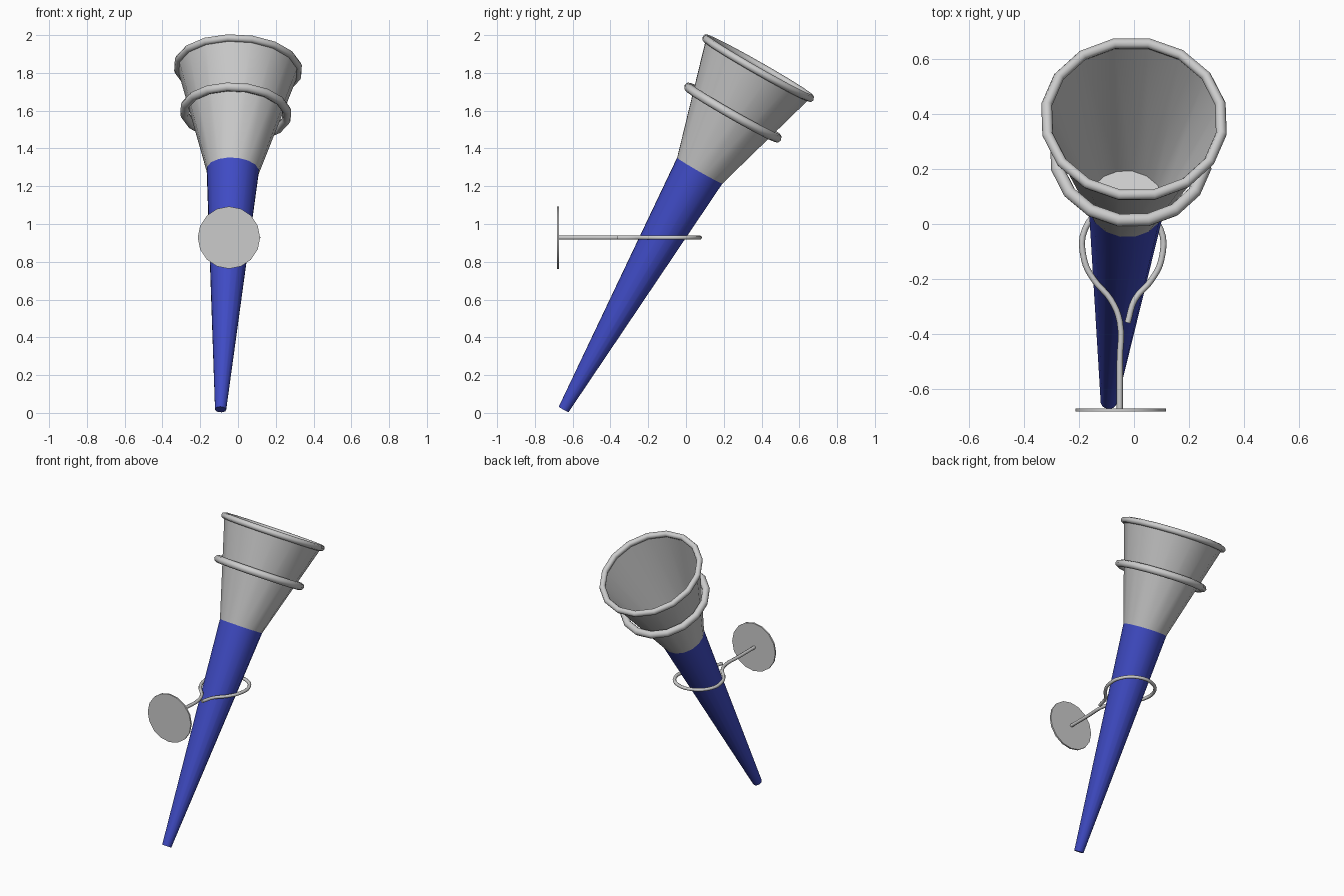
import bpy, bmesh, math
from mathutils import Vector, Matrix

if "Cube" in bpy.data.objects:
    bpy.data.objects.remove(bpy.data.objects["Cube"])

SIDES = 16
base = Vector((-0.092, -0.648, 0.018))
tip = Vector((0.0, 0.382, 1.825))
axis = tip - base
tilt = axis.to_track_quat('Z', 'Y').to_matrix().to_4x4()
L = axis.length

blue = bpy.data.materials.new("blue_paint")
blue.diffuse_color = (0.05, 0.07, 0.55, 1)
blue.use_nodes = True
blue.node_tree.nodes["Principled BSDF"].inputs["Base Color"].default_value = blue.diffuse_color


def finish(ob, angle=40):
    bpy.ops.object.select_all(action='DESELECT')
    ob.select_set(True)
    bpy.context.view_layer.objects.active = ob
    bpy.ops.object.shade_smooth_by_angle(angle=math.radians(angle))


def lathe(name, rings, caps, matrix, mat=None, phase=-5):
    """Rings of (radius, height) joined by quads; caps = (bottom, top)."""
    bm = bmesh.new()
    loops = []
    for r, h in rings:
        loops.append([bm.verts.new((
            r * math.cos(math.radians(phase) + 2 * math.pi * i / SIDES),
            r * math.sin(math.radians(phase) + 2 * math.pi * i / SIDES), h))
            for i in range(SIDES)])
    for a, b in zip(loops, loops[1:]):
        for i in range(SIDES):
            j = (i + 1) % SIDES
            bm.faces.new((a[i], a[j], b[j], b[i]))
    if caps[0]:
        bm.faces.new(loops[0][::-1])
    if caps[1]:
        bm.faces.new(loops[-1])
    me = bpy.data.meshes.new(name)
    bm.to_mesh(me)
    bm.free()
    ob = bpy.data.objects.new(name, me)
    bpy.context.collection.objects.link(ob)
    ob.matrix_world = matrix
    if mat:
        me.materials.append(mat)
    finish(ob)
    return ob


def hoop(name, t, major, minor):
    bpy.ops.mesh.primitive_torus_add(major_segments=SIDES, minor_segments=8,
                                     major_radius=major, minor_radius=minor)
    ob = bpy.context.object
    ob.name = name
    ob.matrix_world = (Matrix.Translation(base + axis * t) @ tilt
                       @ Matrix.Rotation(math.radians(-5), 4, 'Z'))
    finish(ob, 60)


frame = Matrix.Translation(base) @ tilt

# Tapered blue handle
lathe("handle", [(0.03, 0), (0.14, 0.70 * L)], (True, False), frame, blue)
# Flared grey cup, open at the top, with a floor where it meets the handle
lathe("cup", [(0.14, 0.70 * L), (0.322, L)], (True, False), frame)
# Hoops around the cup
hoop("rim_hoop", 1.0, 0.323, 0.02)
hoop("middle_hoop", 0.87, 0.274, 0.024)

# Wall plate
plate_m = Matrix.Translation((-0.048, -0.683, 0.928)) @ Matrix.Rotation(math.radians(-90), 4, 'X')
lathe("wall_plate", [(0.165, 0), (0.165, 0.011)], (True, True), plate_m, phase=0)

# Bent wire bracket: straight stem, then a loop around the handle
stem = [(-0.052, -0.675), (-0.052, -0.50), (-0.052, -0.355), (-0.085, -0.275), (-0.145, -0.205)]
cx, cy, r = -0.041, -0.078, 0.15
arc = [(cx + r * math.cos(math.radians(a)), cy + r * math.sin(math.radians(a)))
       for a in range(200, -21, -44)]
tail = [(0.063, -0.205), (0.003, -0.275), (-0.023, -0.36)]
points = stem + arc + tail
cu = bpy.data.curves.new("wire_bracket", 'CURVE')
cu.dimensions = '3D'
cu.bevel_depth = 0.011
cu.bevel_resolution = 2
cu.resolution_u = 4
cu.use_fill_caps = True
sp = cu.splines.new('BEZIER')
sp.bezier_points.add(len(points) - 1)
for bp, (x, y) in zip(sp.bezier_points, points):
    bp.co = (x, y, 0.928)
    bp.handle_left_type = bp.handle_right_type = 'AUTO'
wire = bpy.data.objects.new("wire_bracket", cu)
bpy.context.collection.objects.link(wire)
bpy.ops.object.select_all(action='DESELECT')
wire.select_set(True)
bpy.context.view_layer.objects.active = wire
bpy.ops.object.convert(target='MESH')
finish(bpy.context.object, 60)
